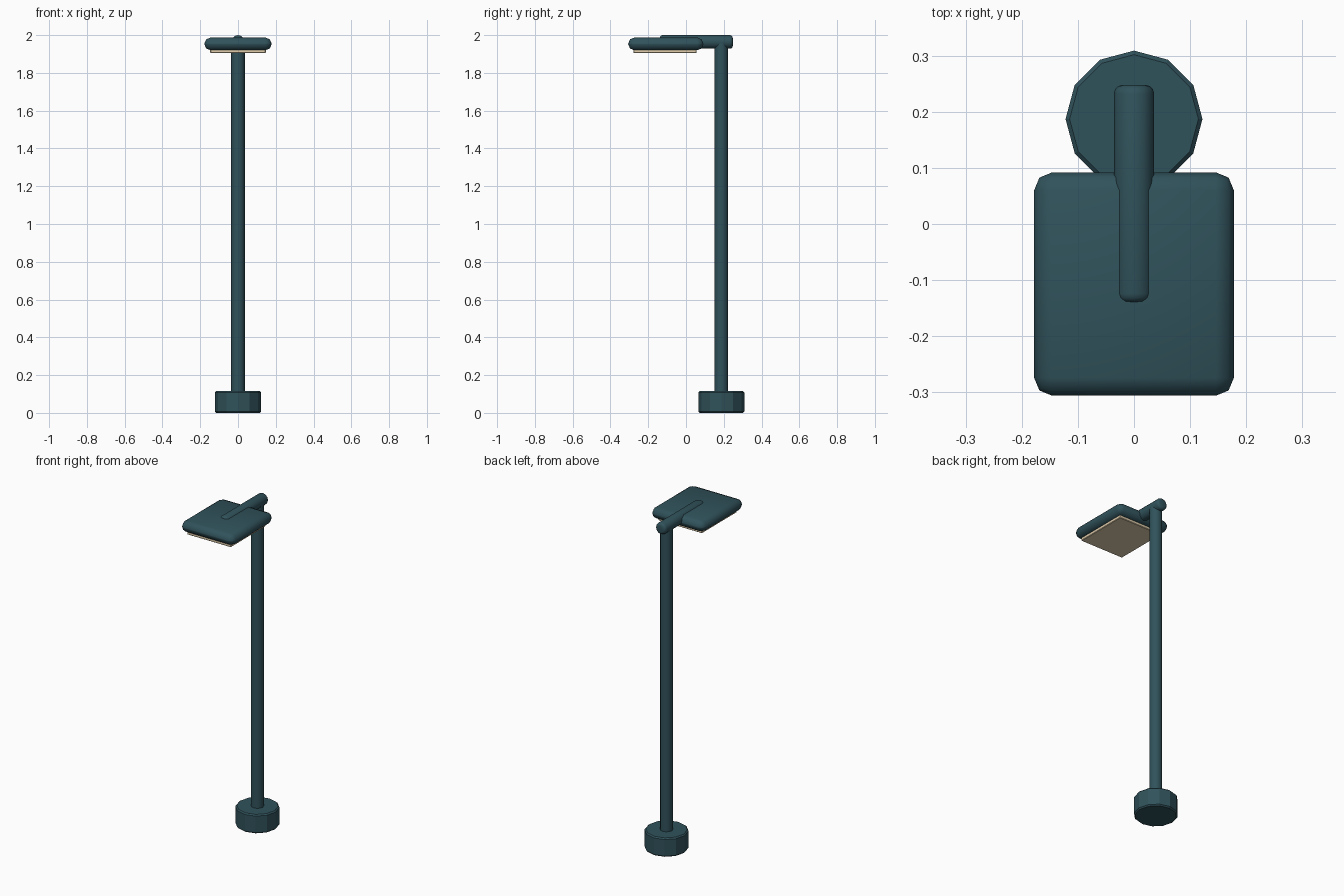
import bpy
import math

if "Cube" in bpy.data.objects:
    bpy.data.objects.remove(bpy.data.objects["Cube"])


def material(name, rgb):
    m = bpy.data.materials.new(name)
    m.diffuse_color = (*rgb, 1)
    m.use_nodes = True
    m.node_tree.nodes["Principled BSDF"].inputs["Base Color"].default_value = m.diffuse_color
    return m


TEAL = material("dark_teal", (0.03, 0.085, 0.105))
CREAM = material("warm_cream", (0.75, 0.62, 0.42))


def finish(ob, name, mat, bevel, segments, angle):
    ob.name = name
    ob.data.materials.append(mat)
    if bevel:
        b = ob.modifiers.new("bevel", 'BEVEL')
        b.width, b.segments = bevel, segments
        b.limit_method, b.angle_limit = 'ANGLE', math.radians(40)
        bpy.ops.object.modifier_apply(modifier="bevel")
    bpy.ops.object.shade_smooth_by_angle(angle=math.radians(angle))


def cylinder(name, sides, radius, length, loc, rot=(0, 0, 0), bevel=0, segments=1, angle=35):
    bpy.ops.mesh.primitive_cylinder_add(vertices=sides, radius=radius, depth=length,
                                        location=loc, rotation=rot)
    finish(bpy.context.object, name, TEAL, bevel, segments, angle)


def box(name, lo, hi, mat, bevel=0, segments=1, angle=35):
    loc = [(a + b) / 2 for a, b in zip(lo, hi)]
    bpy.ops.mesh.primitive_cube_add(size=1, location=loc)
    ob = bpy.context.object
    ob.scale = [b - a for a, b in zip(lo, hi)]
    bpy.ops.object.transform_apply(location=False, rotation=False, scale=True)
    finish(ob, name, mat, bevel, segments, angle)


POST_Y = 0.187

# Faceted foot and upright post
cylinder("base", 12, 0.122, 0.115, (0, POST_Y, 0.0575), bevel=0.007, angle=20)
cylinder("post", 12, 0.036, 1.88, (0, POST_Y, 1.02))

# Horizontal arm with rounded ends, sunk into the lamp head
cylinder("arm", 12, 0.036, 0.388, (0, 0.054, 1.964), (math.pi / 2, 0, 0),
         bevel=0.016, segments=3)

# Pillow-edged lamp head and the light panel below it
box("lamp_head", (-0.178, -0.306, 1.92), (0.178, 0.092, 1.987), TEAL, 0.032, 2, 50)
box("light_panel", (-0.147, -0.279, 1.904), (0.147, 0.056, 1.93), CREAM, 0.003)
